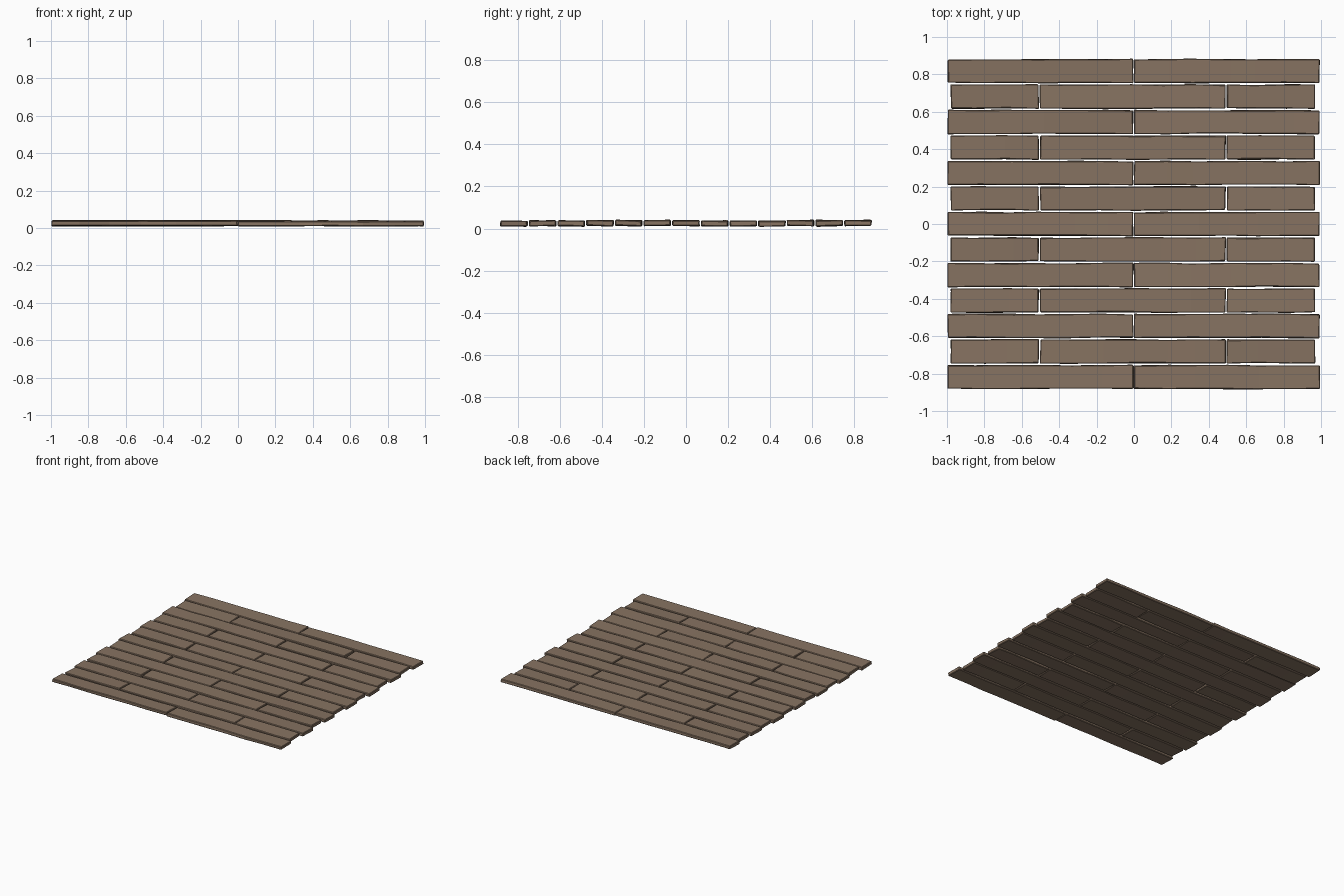
import bpy, bmesh, random
from mathutils import Vector

if "Cube" in bpy.data.objects:
    bpy.data.objects.remove(bpy.data.objects["Cube"])
random.seed(7)

wood = bpy.data.materials.new("weathered_wood")
wood.diffuse_color = (0.24, 0.17, 0.12, 1)
wood.use_nodes = True
wood.node_tree.nodes["Principled BSDF"].inputs["Base Color"].default_value = wood.diffuse_color


def plank(name, x0, x1, y, width, z0, z1):
    """Hewn board: lengthwise sections with slightly wavering edges and worn corners."""
    j = lambda a: random.uniform(-a, a)
    n = max(3, round((x1 - x0) / 0.16))
    h = width / 2
    tilt = j(0.0025)
    bm = bmesh.new()
    rings = []
    for i in range(n + 1):
        t = i / n
        end = i in (0, n)
        x = x0 + (x1 - x0) * t + (0 if end else j(0.03))
        lift = j(0.0012)
        ring = []
        for sy, z in ((-1, z0), (1, z0), (1, z1), (-1, z1)):
            ring.append(bm.verts.new((x + (j(0.003) if end else 0),
                                      y + sy * h + j(0.003),
                                      z + lift + sy * tilt + j(0.0008))))
        rings.append(ring)
    for a, b in zip(rings, rings[1:]):
        for k in range(4):
            bm.faces.new((a[k], a[(k + 1) % 4], b[(k + 1) % 4], b[k]))
    bm.faces.new(rings[0])
    bm.faces.new(rings[-1][::-1])
    bmesh.ops.recalc_face_normals(bm, faces=bm.faces)
    # worn corners along the long arrises and both ends
    sharp = [e for e in bm.edges if e.calc_face_angle(0) > 0.8]
    bmesh.ops.bevel(bm, geom=sharp, offset=0.004, segments=1,
                    affect='EDGES', clamp_overlap=True)
    me = bpy.data.meshes.new(name)
    bm.to_mesh(me)
    bm.free()
    me.materials.append(wood)
    ob = bpy.data.objects.new(name, me)
    bpy.context.collection.objects.link(ob)


# thirteen rows, alternating two long boards with short-long-short
LONG = [(-0.996, -0.004), (0.0, 0.992)]
SPLIT = [(-0.98, -0.51), (-0.502, 0.49), (0.497, 0.967)]
PITCH = 0.1363
for row in range(13):
    y = (row - 6) * PITCH
    for k, (x0, x1) in enumerate(SPLIT if row % 2 else LONG):
        dz = random.uniform(-0.002, 0.002)
        plank(f"plank_row{row + 1}_{k + 1}", x0, x1, y, 0.127, 0.012 + dz, 0.038 + dz)
